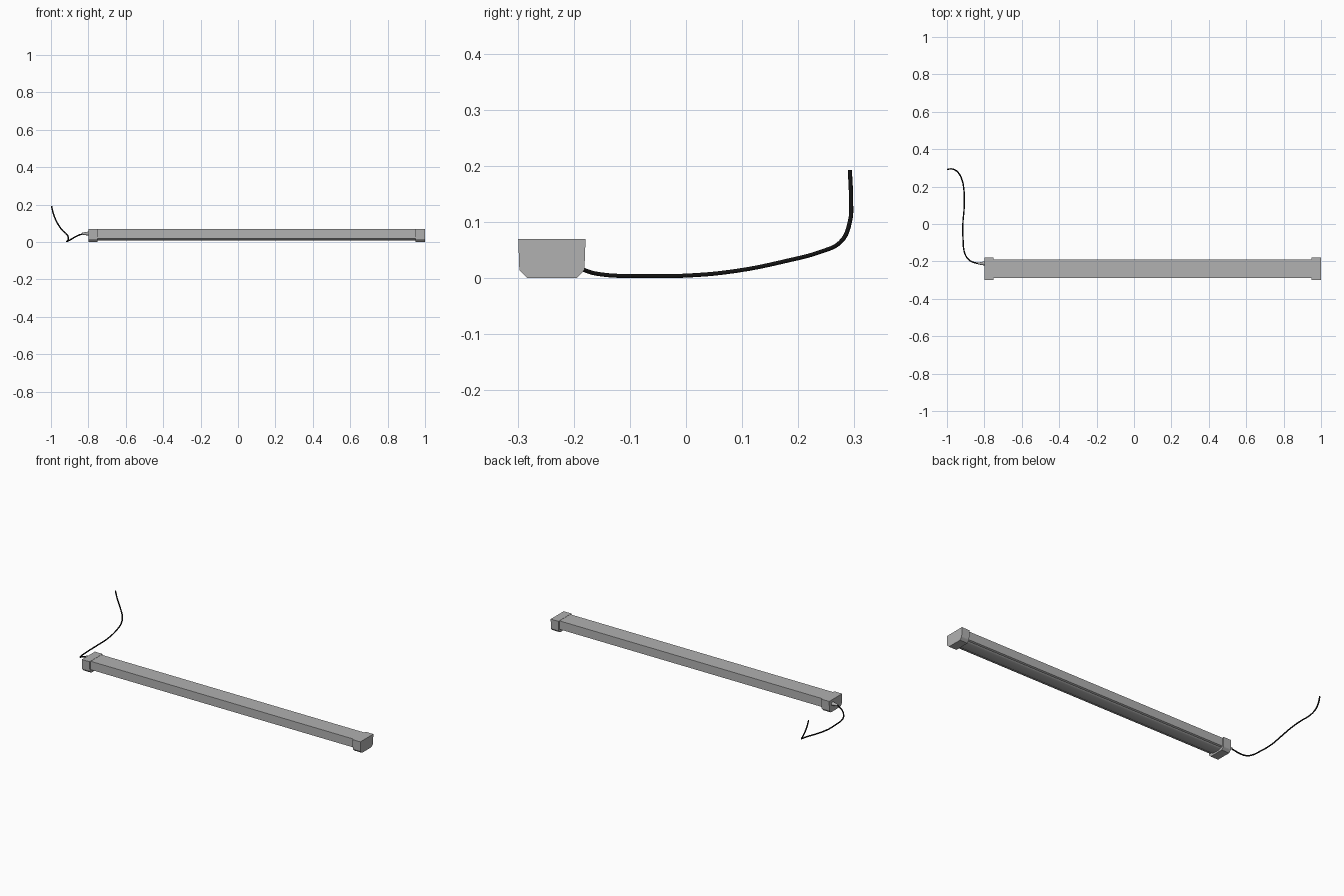
import bpy, bmesh, math
from mathutils import Vector

if "Cube" in bpy.data.objects:
    bpy.data.objects.remove(bpy.data.objects["Cube"])

YC = -0.239  # centre line of the lamp


def material(name, value):
    mat = bpy.data.materials.new(name)
    mat.diffuse_color = (value, value, value, 1)
    mat.use_nodes = True
    mat.node_tree.nodes["Principled BSDF"].inputs["Base Color"].default_value = mat.diffuse_color
    return mat


grey = material("lamp_grey", 0.44)
black = material("cable_black", 0.006)


def extrude_profile(name, half, x0, x1):
    """Mirror a half profile (offset, z), listed top to bottom, and extrude along x."""
    pts = [(YC + y, z) for y, z in half] + [(YC - y, z) for y, z in reversed(half)]
    bm = bmesh.new()
    face = bm.faces.new([bm.verts.new((x0, y, z)) for y, z in pts])
    geo = bmesh.ops.extrude_face_region(bm, geom=[face])["geom"]
    moved = [g for g in geo if isinstance(g, bmesh.types.BMVert)]
    bmesh.ops.translate(bm, verts=moved, vec=(x1 - x0, 0, 0))
    bmesh.ops.recalc_face_normals(bm, faces=bm.faces)
    me = bpy.data.meshes.new(name)
    bm.to_mesh(me)
    bm.free()
    me.materials.append(grey)
    ob = bpy.data.objects.new(name, me)
    bpy.context.collection.objects.link(ob)
    return ob


# housing channel, with rails stepping in to the underside
extrude_profile("housing", [(0.050, 0.069), (0.0505, 0.020), (0.044, 0.017),
                            (0.040, 0.017), (0.040, 0.026)], -0.755, 0.955)

# curved diffuser lens under the housing, smooth shaded
arc = [math.radians(a) for a in range(0, 90, 12)]
lens = [(0.038 * math.cos(a), 0.020 - 0.011 * math.sin(a)) for a in arc]
diffuser = extrude_profile("diffuser", [(0.038, 0.027)] + lens, -0.755, 0.955)
bpy.context.view_layer.objects.active = diffuser
diffuser.select_set(True)
bpy.ops.object.shade_smooth_by_angle()
diffuser.select_set(False)

# end caps, chamfered along the bottom
cap = [(0.060, 0.070), (0.058, 0.015), (0.055, 0.011), (0.044, 0.0)]
extrude_profile("end_cap_left", cap, -0.80, -0.75)
extrude_profile("end_cap_right", cap, 0.95, 1.0)

# tapered strain relief where the cable leaves the left cap
bpy.ops.mesh.primitive_cone_add(vertices=16, radius1=0.011, radius2=0.005, depth=0.034,
                                location=(-0.816, -0.211, 0.045),
                                rotation=(0, -math.pi / 2, 0))
relief = bpy.context.object
relief.name = "strain_relief"
relief.data.materials.append(grey)
bpy.ops.object.shade_smooth_by_angle()

# power cable
path = [(-0.80, -0.211, 0.046), (-0.835, -0.210, 0.042), (-0.868, -0.201, 0.029),
        (-0.893, -0.180, 0.014), (-0.907, -0.150, 0.0065), (-0.914, -0.08, 0.004),
        (-0.915, 0.0, 0.0045), (-0.908, 0.09, 0.013), (-0.909, 0.18, 0.031),
        (-0.921, 0.24, 0.047), (-0.940, 0.275, 0.064), (-0.965, 0.292, 0.100),
        (-0.985, 0.294, 0.145), (-0.997, 0.292, 0.192)]
cu = bpy.data.curves.new("power_cable", 'CURVE')
cu.dimensions = '3D'
cu.bevel_depth = 0.0038
cu.bevel_resolution = 2
cu.resolution_u = 5
cu.use_fill_caps = True
sp = cu.splines.new('BEZIER')
sp.bezier_points.add(len(path) - 1)
for bp, p in zip(sp.bezier_points, path):
    bp.co = Vector(p)
    bp.handle_left_type = bp.handle_right_type = 'AUTO'
cu.materials.append(black)
cable = bpy.data.objects.new("power_cable", cu)
bpy.context.collection.objects.link(cable)
